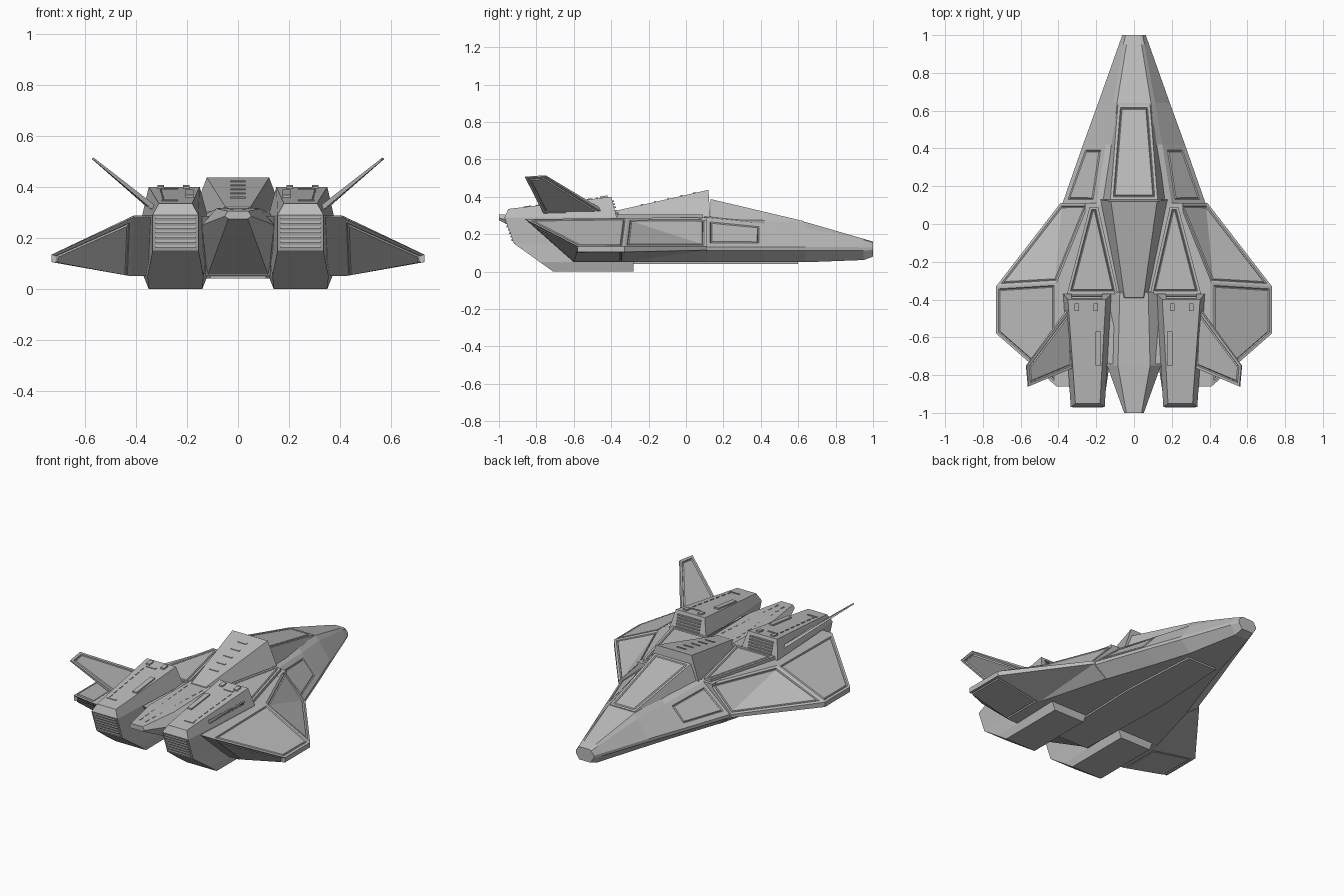
import bpy, bmesh
from mathutils import Vector

cube = bpy.data.objects.get("Cube")
if cube:
    bpy.data.objects.remove(cube, do_unlink=True)

hull = bpy.data.materials.new("hull_grey")
hull.use_nodes = True
hull.diffuse_color = (0.5, 0.5, 0.5, 1)
hull.node_tree.nodes["Principled BSDF"].inputs["Base Color"].default_value = (0.5, 0.5, 0.5, 1)


def groove(bm, faces, margin=0.014):
    """Cut a panel line a little way inside a group of faces."""
    for width, depth in ((margin, 0), (0.005, -0.006), (0.005, 0.006)):
        bmesh.ops.inset_region(bm, faces=faces, thickness=width, depth=depth,
                               use_even_offset=True)


def build(name, verts, faces, mirror=False, panels=(), margin=0.014):
    """Make an object; each panel rule picks a group of faces to outline."""
    bm = bmesh.new()
    vs = [bm.verts.new(v) for v in verts]
    for f in faces:
        bm.faces.new([vs[i] for i in f])
    bmesh.ops.remove_doubles(bm, verts=bm.verts, dist=0.0005)
    bmesh.ops.recalc_face_normals(bm, faces=bm.faces)
    bm.normal_update()
    groups = [[f for f in bm.faces if rule(f.calc_center_median(), f.normal)] for rule in panels]
    for g in groups:
        if g:
            groove(bm, g, margin)
    me = bpy.data.meshes.new(name)
    bm.to_mesh(me)
    bm.free()
    me.materials.append(hull)
    ob = bpy.data.objects.new(name, me)
    bpy.context.scene.collection.objects.link(ob)
    if mirror:
        ob.modifiers.new("Mirror", "MIRROR")
    return ob


def loft(name, rings, **kw):
    """Skin a stack of equal rings and cap both ends."""
    n = len(rings[0])
    verts = [p for r in rings for p in r]
    faces = [(k * n + i, k * n + (i + 1) % n, (k + 1) * n + (i + 1) % n, (k + 1) * n + i)
             for k in range(len(rings) - 1) for i in range(n)]
    faces += [tuple(range(n)), tuple(range(len(verts) - n, len(verts)))]
    return build(name, verts, faces, **kw)


def section(y, half):
    """Full cross-section at y from right-hand (x, z) points, low to high."""
    right = [(x, y, z) for x, z in half]
    return right + [(-x, y, z) for x, y, z in reversed(right)]


def plate(name, pts, thick, **kw):
    """Slab with its top lifted above the given points."""
    return loft(name, [pts, [(x, y, z + thick) for x, y, z in pts]], **kw)


def strip(name, x0, x1, y0, y1, z, thick=0.004, mirror=True):
    """Thin raised strip following a surface height function z(y)."""
    return plate(name, [(x0, y0, z(y0)), (x1, y0, z(y0)), (x1, y1, z(y1)), (x0, y1, z(y1))],
                 thick, mirror=mirror)


# Forward fuselage, pointed toward +y
loft("forward_fuselage", [
    section(1.0, [(0.04, 0.08), (0.062, 0.115), (0.062, 0.13), (0.045, 0.155), (0.03, 0.16)]),
    section(0.95, [(0.045, 0.062), (0.08, 0.113), (0.08, 0.13), (0.056, 0.17), (0.04, 0.175)]),
    section(0.64, [(0.12, 0.05), (0.19, 0.113), (0.19, 0.132), (0.112, 0.235), (0.09, 0.265)]),
    section(0.42, [(0.19, 0.05), (0.27, 0.113), (0.27, 0.132), (0.15, 0.257), (0.11, 0.28)]),
    section(0.10, [(0.30, 0.05), (0.382, 0.113), (0.382, 0.132), (0.2, 0.29), (0.14, 0.3)]),
], margin=0.03, panels=[
    lambda c, n: 0.1 < c.y < 0.42 and 0.16 < c.z < 0.25 and c.x > 0.1,
    lambda c, n: 0.1 < c.y < 0.42 and 0.16 < c.z < 0.25 and c.x < -0.1])

# Canopy and the dorsal fairing behind it
loft("canopy", [
    section(0.63, [(0.093, 0.25), (0.085, 0.27)]),
    section(0.13, [(0.168, 0.28), (0.125, 0.388)]),
], panels=[lambda c, n: n.z > 0.8])
loft("dorsal_fairing", [
    [(-0.18, 0.13, 0.285), (0.18, 0.13, 0.285), (0.122, 0.12, 0.437), (-0.122, 0.12, 0.437)],
    [(-0.07, -0.4, 0.285), (0.07, -0.4, 0.285), (0.05, -0.39, 0.322), (-0.05, -0.39, 0.322)],
])
fairing_top = lambda y: 0.437 - 0.115 * (0.12 - y) / 0.51
for i in range(5):
    y = 0.05 - 0.07 * i
    strip("fairing_vent", -0.03, 0.03, y, y - 0.012, fairing_top, mirror=False)

# Centre body with a sloped rear
loft("centre_body", [
    [(-0.26, 0.11, 0.05), (0.26, 0.11, 0.05), (0.26, -0.56, 0.05), (-0.26, -0.56, 0.05)],
    [(-0.26, 0.11, 0.29), (0.26, 0.11, 0.29), (0.26, -0.74, 0.285), (-0.26, -0.74, 0.285)],
])
plate("keel_plate", [(-0.1, 0.6, 0.04), (0.1, 0.6, 0.04), (0.13, 0.1, 0.04),
                     (0.11, -0.55, 0.04), (-0.11, -0.55, 0.04), (-0.13, 0.1, 0.04)], 0.02)
plate("deck_plate", [(0.19, 0.09, 0.28), (0.235, 0.09, 0.28), (0.355, -0.37, 0.28),
                     (0.085, -0.37, 0.28)], 0.026, mirror=True,
      panels=[lambda c, n: n.z > 0.9])

# Tail spine between the engines
loft("tail_spine", [
    section(-0.36, [(0.12, 0.05), (0.14, 0.29), (0.075, 0.318)]),
    [(x, y + 0.2 * (z < 0.1), z) for x, y, z in
     section(-0.75, [(0.12, 0.05), (0.142, 0.25), (0.085, 0.315)])],
    section(-1.0, [(0.038, 0.275), (0.052, 0.285), (0.04, 0.305)]),
])
spine_top = lambda y: 0.318 - 0.012 * (-0.36 - y) / 0.64
for i in range(9):
    y = -0.43 - 0.06 * i
    x = 0.05 - 0.004 * i
    strip("spine_seam", x, x + 0.006, y, y - 0.03, spine_top)

# Wings: deck, leading facets, tip panel, thin edge and underside
wing_verts = [
    (0.24, 0.11, 0.29), (0.41, -0.31, 0.287), (0.41, -0.86, 0.28), (0.24, -0.86, 0.28),
    (0.39, 0.11, 0.135), (0.73, -0.33, 0.135), (0.73, -0.58, 0.135),
    (0.39, 0.11, 0.115), (0.73, -0.33, 0.105), (0.73, -0.58, 0.105),
    (0.30, 0.11, 0.05), (0.42, -0.33, 0.05), (0.42, -0.6, 0.05),
    (0.24, -0.6, 0.05), (0.24, 0.11, 0.05)]
wing_faces = [
    (0, 1, 2, 3), (0, 4, 1), (4, 5, 1), (1, 5, 6, 2), (4, 7, 8, 5), (5, 8, 9, 6),
    (2, 6, 9, 12), (3, 2, 12, 13), (10, 11, 12, 13, 14), (7, 10, 11), (7, 11, 8),
    (8, 11, 12, 9), (0, 4, 7, 10, 14), (3, 13, 14, 0)]
build("wings", wing_verts, wing_faces, mirror=True, panels=[
    lambda c, n: 0.3 < n.z < 0.97 and c.y < -0.4,
    lambda c, n: 0.3 < n.z < 0.97 and c.y > -0.3,
    lambda c, n: n.z < -0.5 and c.x > 0.5 and c.y < -0.4])

# Engine nacelles, stacked from the belly up: (front y, z, x in, x out), (rear ...)
layers = [
    ((-0.28, 0.0, 0.14, 0.35), (-0.71, 0.0, 0.14, 0.35)),
    ((-0.28, 0.05, 0.12, 0.37), (-0.78, 0.05, 0.135, 0.355)),
    ((-0.38, 0.15, 0.12, 0.37), (-0.92, 0.15, 0.155, 0.335)),
    ((-0.37, 0.29, 0.12, 0.375), (-0.97, 0.29, 0.155, 0.335)),
    ((-0.40, 0.40, 0.15, 0.35), (-0.95, 0.335, 0.18, 0.31))]
loft("engine_nacelles", [
    [(fi, fy, fz), (fo, fy, fz), (ro, ry, rz), (ri, ry, rz)]
    for (fy, fz, fi, fo), (ry, rz, ri, ro) in layers], mirror=True)
nacelle_top = lambda y: 0.40 - 0.065 * (-0.40 - y) / 0.55

# Louvres on the exhaust and intake ends
for i in range(7):
    z = 0.163 + 0.0185 * i
    y = -0.92 - 0.05 * (z - 0.15) / 0.14
    plate("exhaust_louvre", [(0.165, y + 0.01, z), (0.325, y + 0.01, z),
                             (0.325, y - 0.008, z), (0.165, y - 0.008, z)], 0.01, mirror=True)
for i in range(5):
    z = 0.305 + 0.017 * i
    y = -0.37 - 0.03 * (z - 0.29) / 0.11
    plate("intake_louvre", [(0.17, y - 0.01, z), (0.33, y - 0.01, z),
                            (0.33, y + 0.008, z), (0.17, y + 0.008, z)], 0.008, mirror=True)

# Nacelle hatches, seams and fittings
strip("nacelle_hatch", 0.175, 0.205, -0.57, -0.75, nacelle_top, 0.009)
strip("nacelle_rib", 0.235, 0.3, -0.47, -0.48, nacelle_top)
strip("nacelle_rib", 0.235, 0.3, -0.86, -0.87, nacelle_top)
strip("nacelle_block", 0.19, 0.215, -0.42, -0.46, nacelle_top, 0.009)
strip("nacelle_block", 0.29, 0.315, -0.42, -0.46, nacelle_top, 0.009)
for i in range(7):
    y = -0.5 - 0.055 * i
    strip("nacelle_seam", 0.3 - 0.002 * i, 0.306 - 0.002 * i, y, y - 0.03, nacelle_top)

# Canted tail fins
fin = [Vector(p) for p in ((0.335, -0.43, 0.315), (0.325, -0.76, 0.315),
                           (0.56, -0.86, 0.505), (0.57, -0.75, 0.512))]
normal = (fin[1] - fin[0]).cross(fin[3] - fin[0]).normalized()
half = (0.01, 0.01, 0.004, 0.004)
loft("tail_fins", [[p + normal * h * s for p, h in zip(fin, half)] for s in (-1, 1)],
     mirror=True, panels=[lambda c, n: abs(n.dot(normal)) > 0.95 and n.z > 0,
                          lambda c, n: abs(n.dot(normal)) > 0.95 and n.z < 0])
